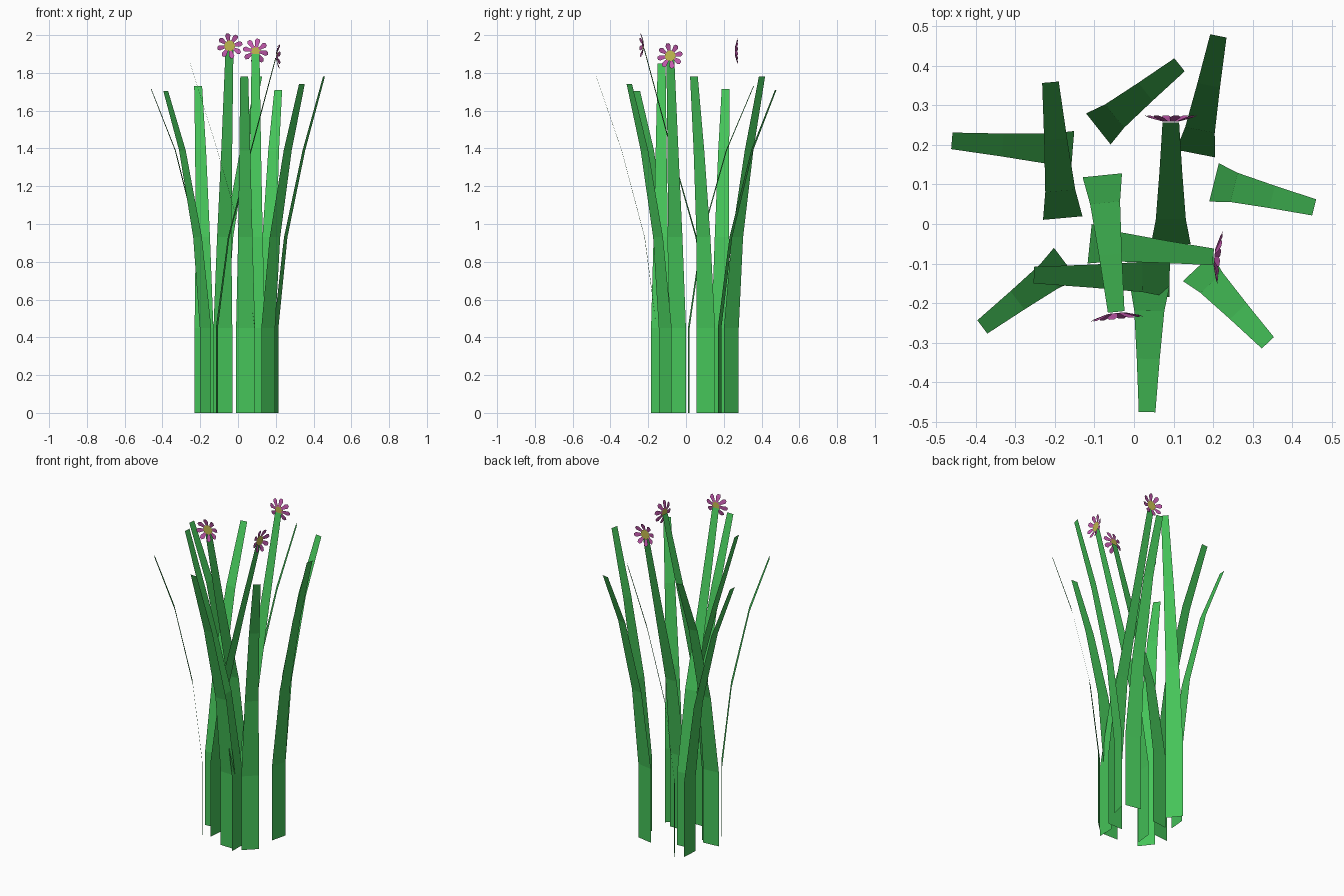
import bpy, math
from mathutils import Vector

if "Cube" in bpy.data.objects:
    bpy.data.objects.remove(bpy.data.objects["Cube"])


def material(name, rgb):
    m = bpy.data.materials.new(name)
    m.diffuse_color = (*rgb, 1)
    m.use_nodes = True
    m.node_tree.nodes["Principled BSDF"].inputs["Base Color"].default_value = m.diffuse_color
    return m


GREEN = material("leaf green", (0.06, 0.55, 0.10))
PINK = material("petal pink", (0.55, 0.10, 0.42))
YELLOW = material("centre yellow", (0.55, 0.50, 0.08))


def add_mesh(name, verts, faces, mat):
    me = bpy.data.meshes.new(name)
    me.from_pydata(verts, [], faces)
    me.materials.append(mat)
    ob = bpy.data.objects.new(name, me)
    bpy.context.collection.objects.link(ob)
    return ob


def blade(name, base, tip, height):
    """Flat ribbon: upright at the base, leaning towards the tip, tapering."""
    base, tip = Vector((*base, 0)), Vector((*tip, 0))
    lean = tip - base
    side = Vector((-lean.y, lean.x, 0)).normalized()
    profile = [(0, 0, .05), (0, .45, .05), (.2, .93, .038),
               (.58, 1.39, .029), (1, height, .021)]
    verts = []
    for f, z, w in profile:
        c = base + lean * f + Vector((0, 0, z))
        verts += [c - side * w, c + side * w]
    faces = [(2*i, 2*i + 1, 2*i + 3, 2*i + 2) for i in range(4)]
    add_mesh(name, verts, faces, GREEN)


def flower(name, centre, facing):
    """Eight slightly cupped petals round a small flat disc."""
    c, out = Vector(centre), Vector((*facing, 0)).normalized()
    up = Vector((0, 0, 1))
    side = up.cross(out)

    def point(r, w, d, a):
        radial = side * math.cos(a) + up * math.sin(a)
        tangent = up * math.cos(a) - side * math.sin(a)
        return c + radial * r + tangent * w + out * d

    # petals
    outline = [(.02, -.006, 0), (.055, -.014, .010), (.067, -.007, .015),
               (.067, .007, .015), (.055, .014, .010), (.02, .006, 0)]
    verts, faces = [], []
    for k in range(8):
        n = len(verts)
        verts += [point(*p, math.tau * (k + .25) / 8) for p in outline]
        faces += [(n, n+1, n+4, n+5), (n+1, n+2, n+3, n+4)]
    add_mesh(name + "_petals", verts, faces, PINK)
    # centre disc
    ring = [point(.029, 0, .003, math.tau * k / 10) for k in range(10)]
    add_mesh(name + "_centre", ring, [tuple(range(10))], YELLOW)


# grass blades: base, tip, height
blades = [
    ((-.155, .185), (-.46, .21), 1.715),
    ((-.18, .015), (-.211, .358), 1.73),
    ((-.09, .24), (.115, .402), 1.78),
    ((.155, .178), (.213, .475), 1.71),
    ((.202, .105), (.455, .042), 1.78),
    ((.16, -.11), (.338, -.30), 1.74),
    ((.04, -.155), (.033, -.475), 1.78),
    ((-.172, -.10), (-.383, -.26), 1.705),
    ((.09, -.135), (-.253, -.129), 1.85),
]
for i, b in enumerate(blades, 1):
    blade(f"grass_blade_{i}", *b)

# flower stems: base, tip, stem height, flower height
stems = [
    ((-.08, .123), (-.045, -.222), 1.93, 1.943),
    ((-.112, -.05), (.20, -.083), 1.88, 1.89),
    ((.093, -.05), (.093, .256), 1.90, 1.915),
]
for i, (b, t, h, fz) in enumerate(stems, 1):
    blade(f"flower_stem_{i}", b, t, h)
    d = (Vector(t) - Vector(b)).normalized()
    flower(f"flower_{i}", (t[0] + d.x * .003, t[1] + d.y * .003, fz), d)
